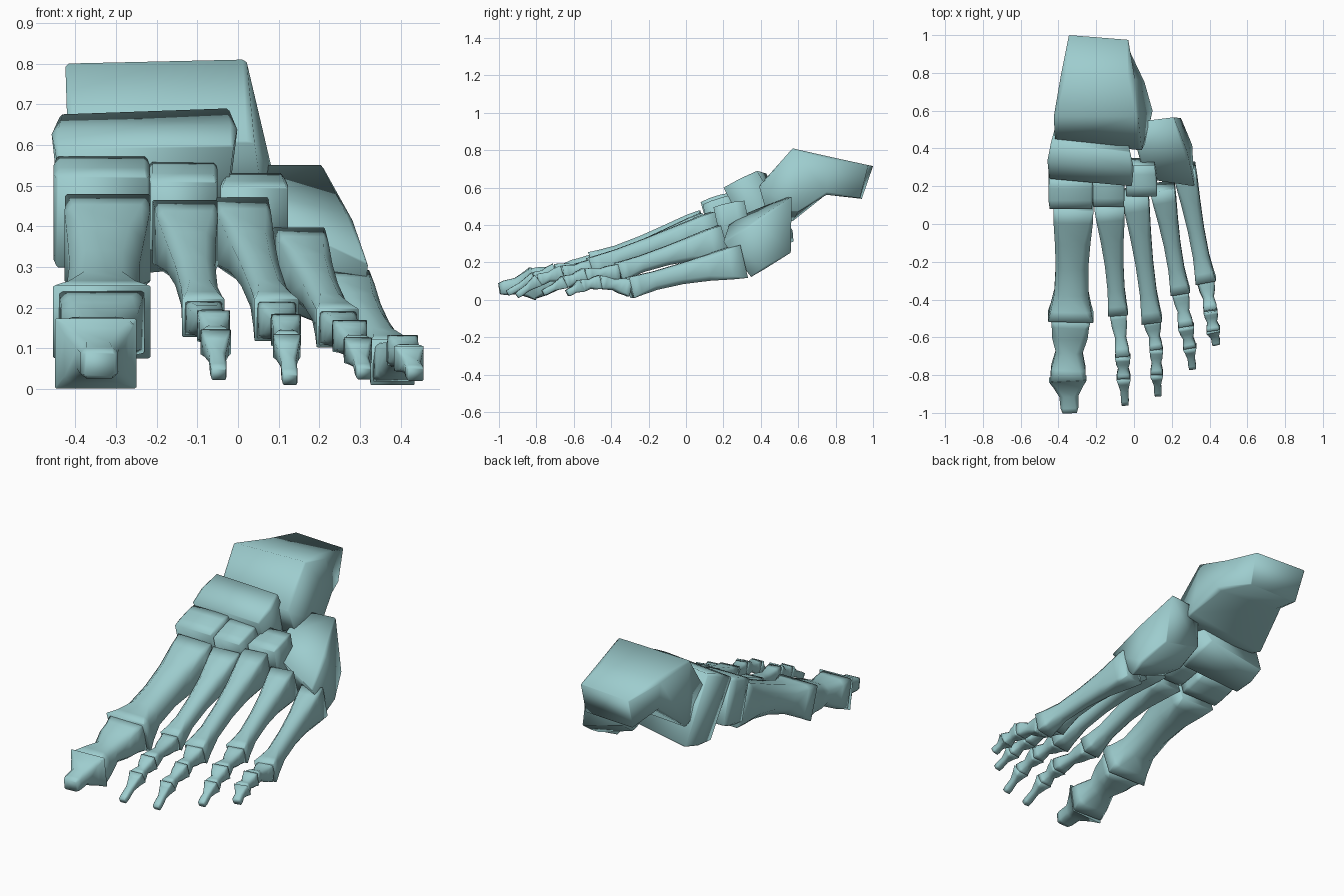
import bpy, bmesh
from math import atan2, cos, sin, radians, pi
from mathutils import Vector

teal = bpy.data.materials.new("bone_teal")
teal.diffuse_color = (.34, .61, .62, 1)


def loft(name, quads, cuts):
    """Skin a chain of four-cornered sections whose corners are cut by a fraction."""
    bm = bmesh.new()
    rings = []
    for quad, c in zip(quads, cuts):
        pts = [Vector(p) for p in quad]
        ring = []
        for i, p in enumerate(pts):
            ring.append(bm.verts.new(p.lerp(pts[i - 1], c)))
            ring.append(bm.verts.new(p.lerp(pts[(i + 1) % 4], c)))
        rings.append(ring)
    for a, b in zip(rings, rings[1:]):
        for i in range(8):
            j = (i + 1) % 8
            bm.faces.new((a[i], a[j], b[j], b[i]))
    bm.faces.new(rings[0])
    bm.faces.new(rings[-1])
    bmesh.ops.recalc_face_normals(bm, faces=bm.faces)
    mesh = bpy.data.meshes.new(name)
    bm.to_mesh(mesh)
    bm.free()
    mesh.materials.append(teal)
    obj = bpy.data.objects.new(name, mesh)
    bpy.context.collection.objects.link(obj)
    bpy.ops.object.select_all(action='DESELECT')
    bpy.context.view_layer.objects.active = obj
    obj.select_set(True)
    bpy.ops.object.shade_smooth_by_angle(angle=radians(110))
    return obj


def bone(name, back, front, profile, arch=0.0):
    """Bone between two joints (x, y, z, width, height), sections square to its axis."""
    slope = atan2(back[2] - front[2], back[1] - front[1])
    up = Vector((0, -sin(slope), cos(slope)))
    yaw = atan2(front[0] - back[0], back[1] - front[1])
    side = Vector((cos(yaw), sin(yaw), 0))
    quads, cuts = [], []
    for t, scale, cut in profile:
        x, y, z, w, h = [a + (b - a) * t for a, b in zip(back, front)]
        mid = Vector((x, y, z + arch * sin(pi * t)))
        s, u = side * w * scale / 2, up * h * scale / 2
        quads.append((mid - s + u, mid + s + u, mid + s - u, mid - s - u))
        cuts.append(cut)
    return loft(name, quads, cuts)


# Lengthwise profiles: (position, scale, corner cut)
LONG = [(0, 1, .02), (.12, .98, .10), (.32, .86, .20), (.55, .76, .24),
        (.78, .77, .24), (.92, .9, .12), (1, 1, .02)]
SHORT = [(0, 1.02, .02), (.14, .96, .12), (.32, .92, .18), (.56, .7, .25),
         (.82, .9, .16), (1, .93, .04)]
TIP = [(0, 1.0, .02), (.2, .9, .12), (.5, .74, .22), (.85, 1, .16), (1, 1, .08)]
BLOCK = [(0, .97, .02), (.3, 1.03, .06), (.7, 1.03, .06), (1, .97, .02)]

# Five rays: metatarsal base, metatarsal head, toe joints, tip
rays = {
    "big_toe": [(-.32, .11, .37, .21, .23), (-.335, -.49, .165, .24, .19),
                (-.35, -.82, .087, .20, .175), (-.34, -.998, .06, .075, .06)],
    "second_toe": [(-.13, .11, .385, .16, .17), (-.085, -.47, .175, .105, .10),
                   (-.06, -.70, .155, .08, .08), (-.055, -.81, .115, .075, .07),
                   (-.047, -.955, .035, .035, .03)],
    "third_toe": [(.005, .17, .39, .14, .17), (.095, -.51, .17, .11, .11),
                  (.118, -.66, .145, .072, .08), (.12, -.79, .105, .068, .07),
                  (.128, -.905, .022, .035, .03)],
    "fourth_toe": [(.15, .20, .315, .13, .17), (.245, -.36, .15, .105, .10),
                   (.275, -.54, .13, .085, .08), (.295, -.65, .095, .07, .07),
                   (.31, -.765, .037, .035, .03)],
    "little_toe": [(.265, .30, .205, .12, .18), (.38, -.30, .065, .11, .115),
                   (.405, -.46, .095, .075, .075), (.42, -.56, .075, .075, .07),
                   (.437, -.635, .035, .04, .035)],
}
for ray, joints in rays.items():
    bone(ray + "_metatarsal", joints[0], joints[1], LONG, arch=.01)
    last = len(joints) - 2
    for i in range(1, last + 1):
        start = joints[i]
        if i == 1:  # first toe bone is slimmer than the metatarsal head
            start = start[:3] + (start[3] * .86, start[4] * .82)
        bone(f"{ray}_phalanx_{i}", start, joints[i + 1], TIP if i == last else SHORT)

# Midfoot blocks
bone("medial_cuneiform", (-.335, .27, .455, .23, .25), (-.335, .11, .41, .23, .24), BLOCK)
bone("middle_cuneiform", (-.135, .27, .465, .165, .20), (-.135, .11, .425, .165, .18), BLOCK)
bone("lateral_cuneiform", (.04, .33, .445, .14, .18), (.04, .165, .41, .17, .18), BLOCK)

# Deep leaning block in front of the ankle, narrower underneath
loft("navicular", [
    [(-.44, .43, .675), (-.02, .38, .69), (-.06, .57, .37), (-.40, .575, .31)],
    [(-.46, .33, .64), (0, .29, .65), (-.04, .47, .33), (-.42, .47, .28)],
    [(-.45, .24, .59), (-.01, .20, .60), (-.05, .36, .30), (-.41, .37, .27)],
], [.02, .04, .02])

# Outer block behind the fourth and fifth rays
loft("cuboid", [
    [(.06, .24, .43), (.32, .20, .31), (.30, .35, .12), (.06, .32, .22)],
    [(.02, .38, .49), (.28, .38, .43), (.31, .42, .16), (.02, .42, .23)],
    [(.01, .54, .55), (.21, .565, .55), (.25, .56, .25), (.01, .54, .31)],
], [.03, .06, .03])

# Ankle block
loft("talus", [
    [(-.42, .44, .61), (.04, .39, .61), (.06, .43, .47), (-.38, .47, .44)],
    [(-.425, .57, .80), (.02, .57, .81), (.10, .60, .47), (-.40, .57, .42)],
    [(-.39, .78, .76), (0, .77, .765), (.06, .75, .56), (-.37, .77, .58)],
    [(-.345, 1, .715), (-.03, .975, .72), (-.03, .93, .545), (-.33, .94, .54)],
], [.04, .02, .08, .02])
